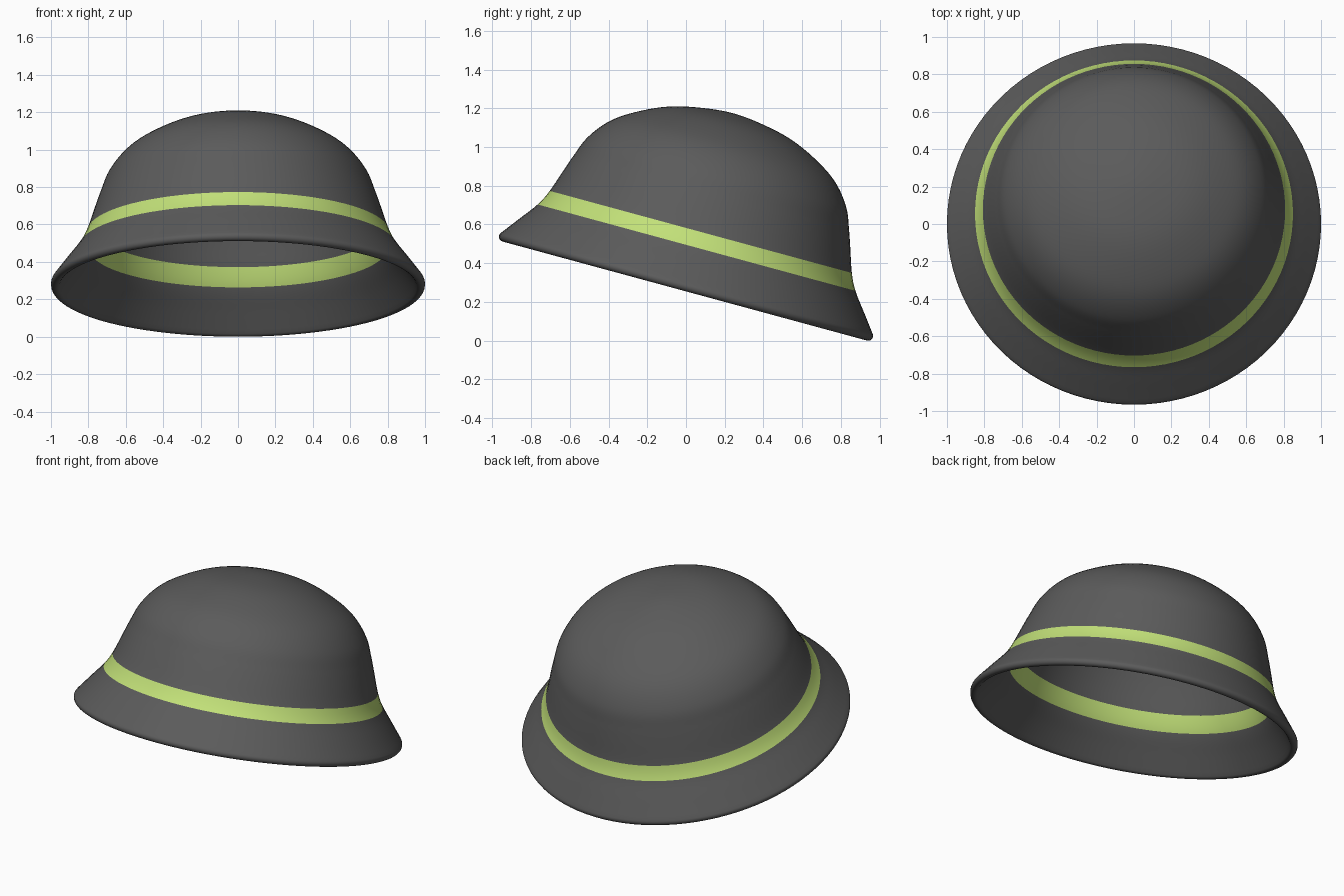
import bpy
import bmesh
from math import cos, sin, pi, atan2, radians
from mathutils import Vector, Matrix

cube = bpy.data.objects.get("Cube")
if cube:
    bpy.data.objects.remove(cube, do_unlink=True)

SIDES = 96
STEPS = 5
THICK = 0.05
TILT = radians(-15.2)


def material(name, rgb):
    m = bpy.data.materials.new(name)
    m.use_nodes = True
    m.diffuse_color = (*rgb, 1)
    m.node_tree.nodes["Principled BSDF"].inputs["Base Color"].default_value = (*rgb, 1)
    return m


def spline(a, b, c, d, t):
    """Point between b and c on a smooth curve."""
    return 0.5 * (2 * b + (c - a) * t + (2 * a - 5 * b + 4 * c - d) * t ** 2
                  + (3 * b - a - 3 * c + d) * t ** 3)


# Outer half profile (radius, height): crown, band, brim
crown = [(0, .922), (.2, .9), (.36, .857), (.52, .777), (.62, .7),
         (.695, .6), (.735, .5), (.763, .42), (.808, .287)]
brim = [(.85, .203), (.922, .107), (.995, .011)]
keys = [Vector(p) for p in crown + brim]
band_key = len(crown) - 1
ctrl = [Vector((-keys[1].x, keys[1].y))] + keys + [2 * keys[-1] - keys[-2]]
outer = [(spline(*ctrl[i:i + 4], s / STEPS), i == band_key)
         for i in range(len(keys) - 1) for s in range(STEPS)]
outer.append((keys[-1], False))

# Inner profile: the outer one moved inwards along its normals
points = [p for p, _ in outer]
normals = []
for i in range(len(points)):
    d = points[min(i + 1, len(points) - 1)] - points[max(i - 1, 0)]
    normals.append(Vector((-d.y, d.x)).normalized())
normals[0] = Vector((0, 1))
inner = [p - n * THICK for p, n in zip(points, normals)]
inner[0].x = 0

# Rounded lip joining the two
n = normals[-1]
centre = points[-1] - n * THICK / 2
start = atan2(n.y, n.x)
lip = [centre + Vector((cos(start - pi * k / 10), sin(start - pi * k / 10))) * THICK / 2
       for k in range(1, 10)]

section = points + lip + inner[::-1]
flags = [f for _, f in outer]
in_band = flags + [False] * len(lip) + [False] + flags[:-1][::-1]

# Revolve the section; band strips get the second material
bm = bmesh.new()
rings = []
for p in section:
    if p.x < 1e-5:
        rings.append([bm.verts.new((0, 0, p.y))] * SIDES)
    else:
        rings.append([bm.verts.new((p.x * cos(2 * pi * k / SIDES),
                                    p.x * sin(2 * pi * k / SIDES), p.y))
                      for k in range(SIDES)])
for i in range(len(rings) - 1):
    for k in range(SIDES):
        j = (k + 1) % SIDES
        corners = [rings[i][k], rings[i + 1][k], rings[i + 1][j], rings[i][j]]
        face = bm.faces.new(list(dict.fromkeys(corners)))
        face.material_index = int(in_band[i])
        face.smooth = True
bmesh.ops.recalc_face_normals(bm, faces=bm.faces)

# Tilt backwards, then rest on the ground and centre
bm.transform(Matrix.Rotation(TILT, 4, 'X'))
ys = [v.co.y for v in bm.verts]
zs = [v.co.z for v in bm.verts]
bm.transform(Matrix.Translation((0, -(min(ys) + max(ys)) / 2, -min(zs))))

mesh = bpy.data.meshes.new("hat")
bm.to_mesh(mesh)
bm.free()
mesh.materials.append(material("dark grey felt", (.105, .105, .105)))
mesh.materials.append(material("lime band", (.54, .75, .19)))
hat = bpy.data.objects.new("hat", mesh)
bpy.context.collection.objects.link(hat)
